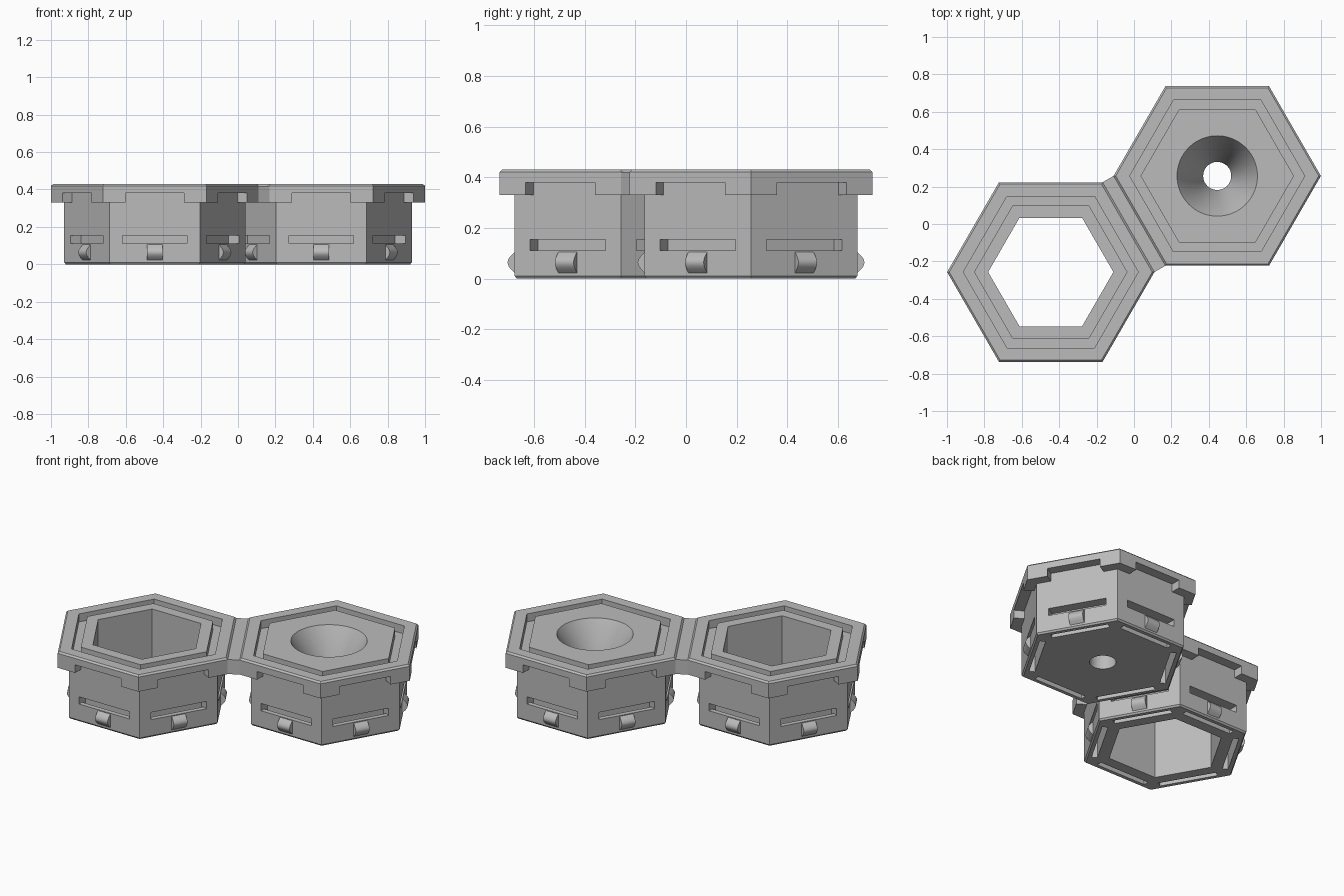
import bpy, bmesh, math
from mathutils import Matrix, Vector

if "Cube" in bpy.data.objects:
    bpy.data.objects.remove(bpy.data.objects["Cube"])

grey = bpy.data.materials.new("plain grey")
grey.use_nodes = True
grey.diffuse_color = (0.5, 0.5, 0.5, 1)
grey.node_tree.nodes["Principled BSDF"].inputs["Base Color"].default_value = (0.5, 0.5, 0.5, 1)

COS30 = math.cos(math.pi / 6)
CX = 0.445
CY = CX * math.tan(math.pi / 6)
FLANGE, WALL = 0.48, 0.42      # apothems of the rim and the body
TOP, RIM_Z, NOTCH_Z = 0.43, 0.33, 0.38


def finish(bm, name):
    bmesh.ops.recalc_face_normals(bm, faces=bm.faces)
    mesh = bpy.data.meshes.new(name)
    bm.to_mesh(mesh)
    bm.free()
    mesh.materials.append(grey)
    ob = bpy.data.objects.new(name, mesh)
    bpy.context.collection.objects.link(ob)
    return ob


def lathe(name, profile, sides, center):
    """Stack rings of (radius, z) and cap both ends."""
    bm = bmesh.new()
    rings = []
    for r, z in profile:
        rings.append([bm.verts.new((center[0] + r * math.cos(math.tau * i / sides),
                                    center[1] + r * math.sin(math.tau * i / sides), z))
                      for i in range(sides)])
    for a, b in zip(rings, rings[1:]):
        for i in range(sides):
            j = (i + 1) % sides
            bm.faces.new((a[i], a[j], b[j], b[i]))
    bm.faces.new(rings[0])
    bm.faces.new(rings[-1])
    return finish(bm, name)


def hexagon(name, profile, center):
    """Lathe with six sides, radii given as apothems."""
    return lathe(name, [(a / COS30, z) for a, z in profile], 6, center)


def add_prism(bm, points, sweep, matrix):
    """Extrude a polygon along a vector, then place it."""
    verts = [bm.verts.new(matrix @ Vector(p)) for p in points]
    face = bm.faces.new(verts)
    new = bmesh.ops.extrude_face_region(bm, geom=[face])["geom"]
    move = matrix.to_3x3() @ Vector(sweep)
    bmesh.ops.translate(bm, vec=move, verts=[v for v in new if isinstance(v, bmesh.types.BMVert)])


def around(name, profile, width, center):
    """One extruded (distance, z) profile on each of the six sides."""
    bm = bmesh.new()
    for k in range(6):
        m = Matrix.Translation((*center, 0)) @ Matrix.Rotation(math.radians(30 + 60 * k), 4, "Z")
        add_prism(bm, [(d, -width / 2, z) for d, z in profile], (0, width, 0), m)
    return finish(bm, name)


def cut(ob, cutter):
    mod = ob.modifiers.new("cut", "BOOLEAN")
    mod.operation = "DIFFERENCE"
    mod.solver = "EXACT"
    mod.object = cutter
    bpy.context.view_layer.objects.active = ob
    bpy.ops.object.modifier_apply(modifier=mod.name)
    bpy.data.objects.remove(cutter)


# Hexagonal body with overhanging rim and a groove in the top
body_profile = [(WALL - 0.008, 0), (WALL, 0.01), (WALL, RIM_Z), (FLANGE, RIM_Z),
                (FLANGE, TOP - 0.01), (FLANGE - 0.01, TOP), (0.405, TOP), (0.405, 0.38),
                (0.355, 0.38), (0.355, TOP)]
# Slot in each wall that turns down and opens underneath
slot_profile = [(0.357, -0.05), (0.357, 0.155), (0.46, 0.155), (0.46, 0.11),
                (0.39, 0.11), (0.39, -0.05)]
notch_profile = [(WALL, 0.3), (WALL, NOTCH_Z), (0.52, NOTCH_Z), (0.52, 0.3)]
# Rounded snap bump
clip_profile = [(0.41, 0.02)] + [
    (WALL + 0.028 * math.sin(math.pi * i / 10), 0.022 + 0.083 * i / 10) for i in range(11)
] + [(0.41, 0.107)]

parts = []
for side, center in (("right", (-CX, -CY)), ("left", (CX, CY))):
    body = hexagon(side + "_hex_body", body_profile, center)
    cut(body, around("slot_cutter", slot_profile, 0.345, center))
    cut(body, around("notch_cutter", notch_profile, 0.315, center))
    if side == "right":
        # Open hexagonal well
        cut(body, hexagon("well_cutter", [(0.29, -0.1), (0.29, 0.6)], center))
    else:
        # Funnel with a round hole below
        cut(body, lathe("funnel_cutter", [(0.075, -0.1), (0.075, 0.18), (0.215, TOP),
                                          (0.215, 0.6)], 64, center))
    parts += [body, around(side + "_snap_clips", clip_profile, 0.085, center)]

# Arched bridge joining the two rims
bm = bmesh.new()
half, gap = FLANGE * math.tan(math.pi / 6), 2 * CX / COS30 - 2 * FLANGE
arch = [(-half, RIM_Z), (-0.157, RIM_Z), (-0.157, NOTCH_Z), (0.157, NOTCH_Z),
        (0.157, RIM_Z), (half, RIM_Z), (half, TOP - 0.01), (-half, TOP - 0.01)]
add_prism(bm, [(-gap / 2, t, z) for t, z in arch], (gap, 0, 0),
          Matrix.Rotation(math.radians(30), 4, "Z"))
parts.append(finish(bm, "rim_bridge"))

# Smooth the round surfaces and keep the edges sharp
bpy.ops.object.select_all(action="DESELECT")
for ob in parts:
    ob.select_set(True)
bpy.context.view_layer.objects.active = parts[0]
bpy.ops.object.shade_smooth_by_angle(angle=math.radians(30))
